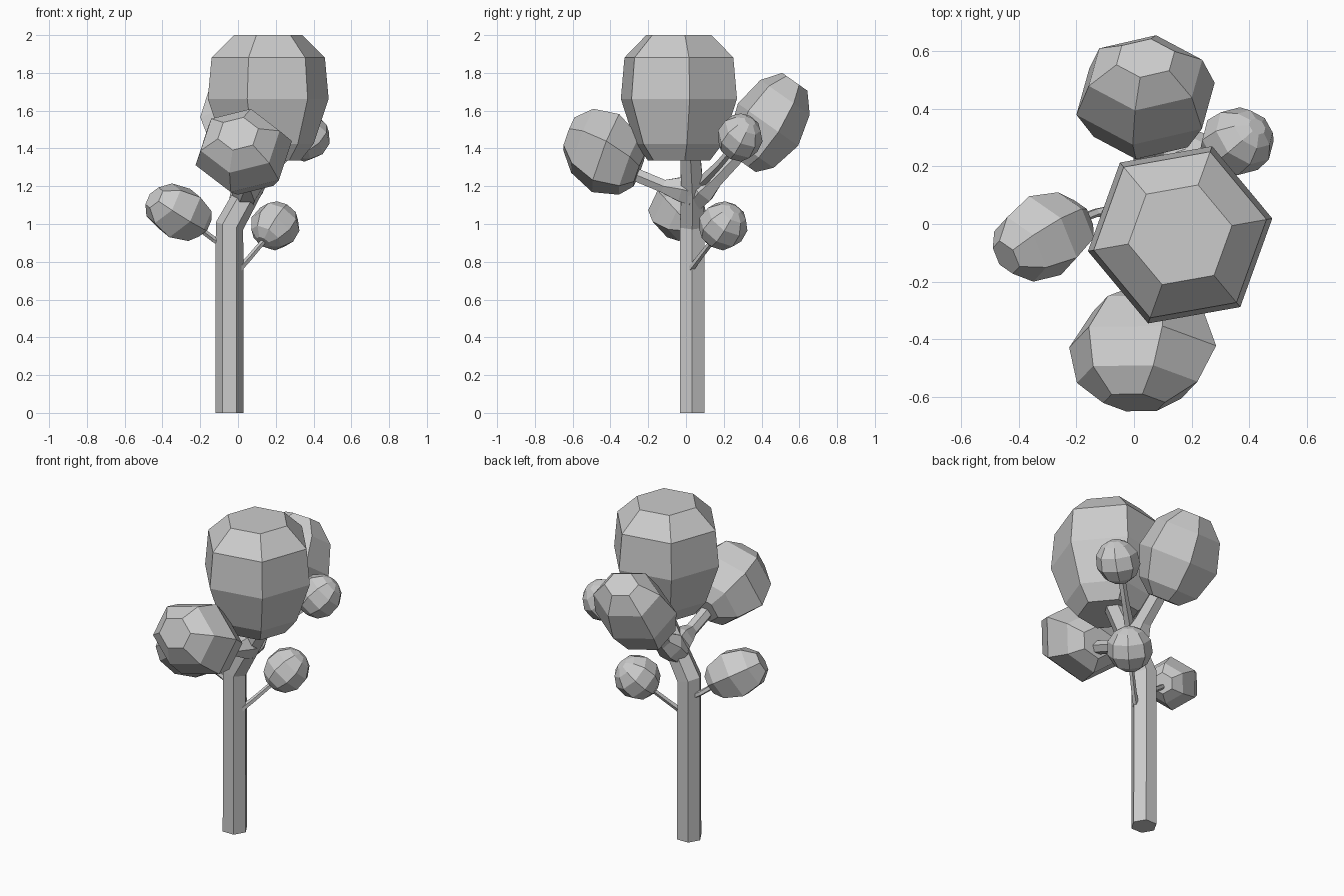
import bpy, math
from mathutils import Vector

if "Cube" in bpy.data.objects:
    bpy.data.objects.remove(bpy.data.objects["Cube"])


def frame(d):
    # two directions across the axis d
    d = d.normalized()
    u = Vector((1, 0, 0)) - d * d.x
    u.normalize()
    return u, d.cross(u)


def loft(name, centres, dirs, radii, sides, turn=0.0, box=None):
    # skin of rings along an axis, capped at both ends, optionally fitted to a box
    verts, faces = [], []
    for c, d, r in zip(centres, dirs, radii):
        u, v = frame(d)
        for i in range(sides):
            a = math.radians(turn) + math.tau * i / sides
            verts.append(c + u * r * math.cos(a) + v * r * math.sin(a))
    n = len(centres)
    for k in range(n - 1):
        for i in range(sides):
            j = (i + 1) % sides
            faces.append((k * sides + i, k * sides + j, (k + 1) * sides + j, (k + 1) * sides + i))
    faces.append(tuple(reversed(range(sides))))
    faces.append(tuple(range((n - 1) * sides, n * sides)))
    if box:
        for ax, (lo, hi) in enumerate(box):
            a = min(p[ax] for p in verts)
            b = max(p[ax] for p in verts)
            for p in verts:
                p[ax] = lo + (p[ax] - a) * (hi - lo) / (b - a)
    me = bpy.data.meshes.new(name)
    me.from_pydata(verts, [], faces)
    me.update()
    ob = bpy.data.objects.new(name, me)
    bpy.context.collection.objects.link(ob)
    return ob


def limb(name, pts, radii, sides=6):
    pts = [Vector(p) for p in pts]
    segs = [(b - a).normalized() for a, b in zip(pts, pts[1:])]
    dirs = [segs[0]] + [a + b for a, b in zip(segs, segs[1:])] + [segs[-1]]
    return loft(name, pts, dirs, radii, sides)


def foliage(name, axis, profile, sides, turn, box):
    d = Vector(axis).normalized()
    return loft(name, [d * t for t, r in profile], [d] * len(profile),
                [r for t, r in profile], sides, turn, box)


# trunk and main branches
limb("trunk", [(-.045, .033, 0), (-.045, .033, .99), (.06, .033, 1.18), (.2, .02, 1.42)],
     [.075, .075, .068, .06])
limb("front_branch", [(.04, .03, 1.17), (.05, -.03, 1.185), (.05, -.12, 1.2), (.04, -.36, 1.3)],
     [.08, .075, .04, .04])
limb("back_branch", [(.02, .03, 1.12), (.05, .08, 1.18), (.06, .15, 1.24), (.04, .33, 1.43)],
     [.07, .085, .055, .05])

# thin twigs
limb("right_twig", [(0, .02, .755), (.06, .07, .82), (.17, .17, .95)], [.018, .016, .014], 5)
limb("left_twig", [(-.06, .05, .88), (-.13, .04, .92), (-.26, -.01, 1.02)], [.022, .016, .016], 5)
limb("upper_right_twig", [(.1, .08, 1.22), (.22, .18, 1.32), (.34, .28, 1.44)], [.03, .022, .02], 5)

# crown at the top
foliage("top_foliage", (0, 0, 1),
        [(1.33, .17), (1.42, .24), (1.66, .32), (1.88, .3), (2.0, .18)], 6, 10,
        [(-.16, .48), (-.345, .27), (1.335, 2.0)])

# two large clumps on the main branches
egg = [(-1.05, .4), (-.75, .75), (-.05, 1), (.65, .82), (1.05, .42)]
foliage("front_foliage", (-.1, -.9, .4), egg, 6, 15,
        [(-.225, .285), (-.65, -.22), (1.155, 1.61)])
foliage("back_foliage", (0, .55, .83), [(t * 1.2, r) for t, r in egg], 6, 20,
        [(-.2, .28), (.225, .655), (1.275, 1.8)])

# three small clumps on the twigs
ball = [(math.sin(a), math.cos(a)) for a in map(math.radians, (-72, -45, -12, 22, 52, 75))]
foliage("left_foliage", (-.75, -.45, .5), egg, 6, 0,
        [(-.49, -.14), (-.2, .11), (.91, 1.215)])
foliage("right_foliage", (.5, .5, .7), ball, 8, 10,
        [(.07, .325), (.07, .325), (.86, 1.12)])
foliage("upper_right_foliage", (.55, .45, .7), ball, 8, 10,
        [(.23, .485), (.17, .405), (1.33, 1.585)])
